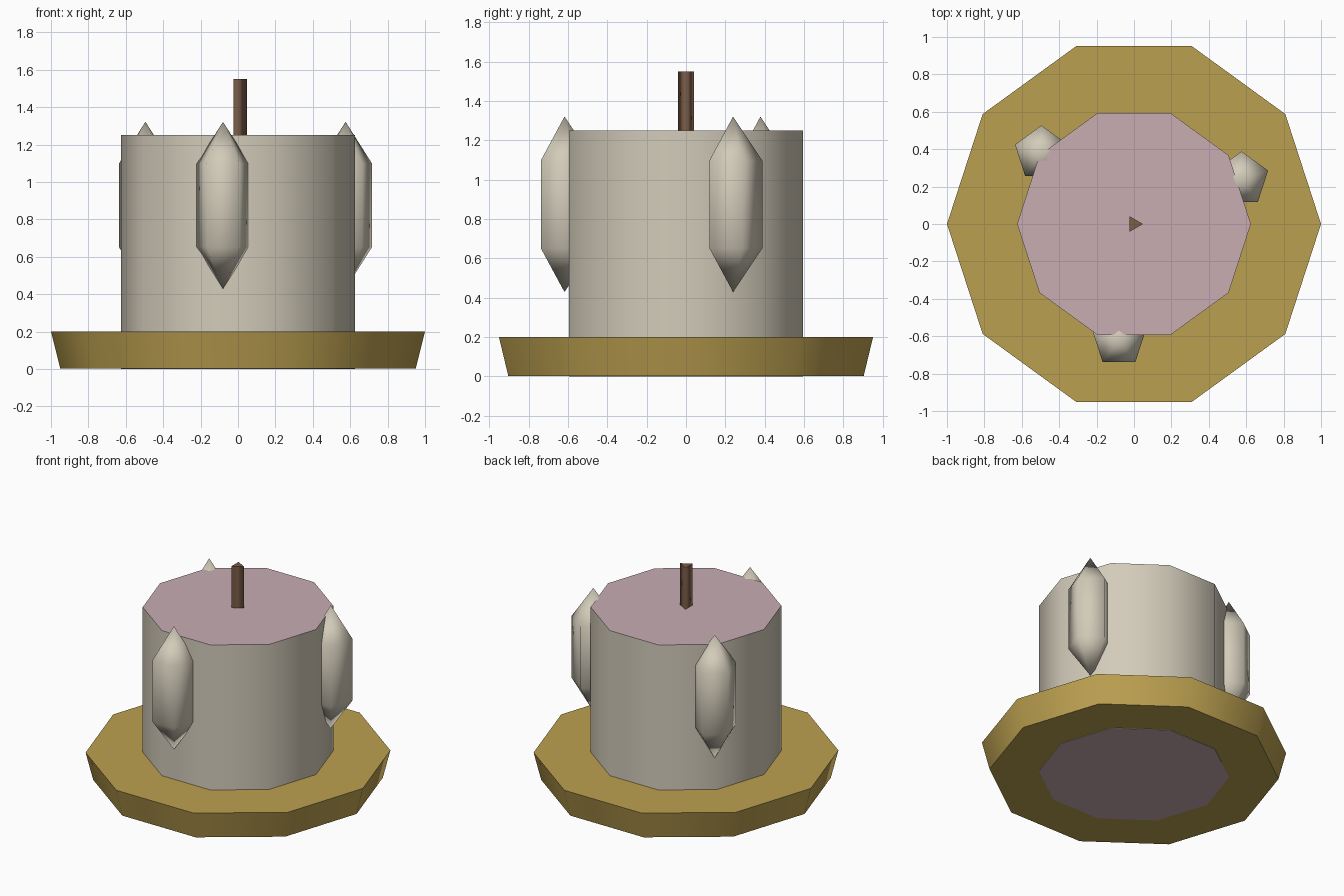
import bpy
import math

cube = bpy.data.objects.get("Cube")
if cube:
    bpy.data.objects.remove(cube, do_unlink=True)


def make_material(name, rgb):
    mat = bpy.data.materials.new(name)
    mat.use_nodes = True
    mat.diffuse_color = (*rgb, 1)
    mat.node_tree.nodes["Principled BSDF"].inputs["Base Color"].default_value = (*rgb, 1)
    return mat


gold = make_material("gold", (0.50, 0.35, 0.08))
cream = make_material("cream wax", (0.65, 0.60, 0.49))
pink = make_material("pink wax", (0.58, 0.42, 0.45))
brown = make_material("brown wick", (0.20, 0.11, 0.065))


def finish(name, *mats):
    """Name the active object, colour it and smooth its sides."""
    obj = bpy.context.object
    obj.name = name
    for mat in mats:
        obj.data.materials.append(mat)
    return obj


def add_prism(name, sides, r_bottom, r_top, z0, z1, *mats):
    """Upright prism with a corner pointing along +x."""
    bpy.ops.mesh.primitive_cone_add(
        vertices=sides, radius1=r_bottom, radius2=r_top, depth=z1 - z0,
        location=(0, 0, (z0 + z1) / 2), rotation=(0, 0, -math.pi / 2))
    bpy.ops.object.transform_apply(location=False, rotation=True, scale=True)
    obj = finish(name, *mats)
    for face in obj.data.polygons:
        face.use_smooth = abs(face.normal.z) < 0.5
    # Keep the rims of the flat end faces crisp
    ends = [f for f in obj.data.polygons if not f.use_smooth]
    rims = {key for f in ends for key in f.edge_keys}
    for edge in obj.data.edges:
        edge.use_edge_sharp = edge.key in rims
    return obj


# Dish, wax body and wick
add_prism("dish", 10, 0.95, 1.0, 0.002, 0.2, gold)
body = add_prism("candle_body", 10, 0.625, 0.625, 0, 1.25, cream, pink)
for face in body.data.polygons:
    face.material_index = int(abs(face.normal.z) > 0.5)
add_prism("wick", 3, 0.048, 0.048, 1.2, 1.55, brown)

# Wax drips spaced evenly round the body
for i in range(3):
    angle = math.radians(22.6 + 120 * i)
    bpy.ops.mesh.primitive_uv_sphere_add(
        segments=5, ring_count=3, radius=1,
        location=(0.623 * math.cos(angle), 0.623 * math.sin(angle), 0.875))
    bpy.context.object.scale = (0.172, 0.172, 0.446)
    bpy.ops.object.transform_apply(location=False, rotation=False, scale=True)
    finish(f"wax_drip_{i + 1}", cream)
    bpy.ops.object.shade_smooth()
